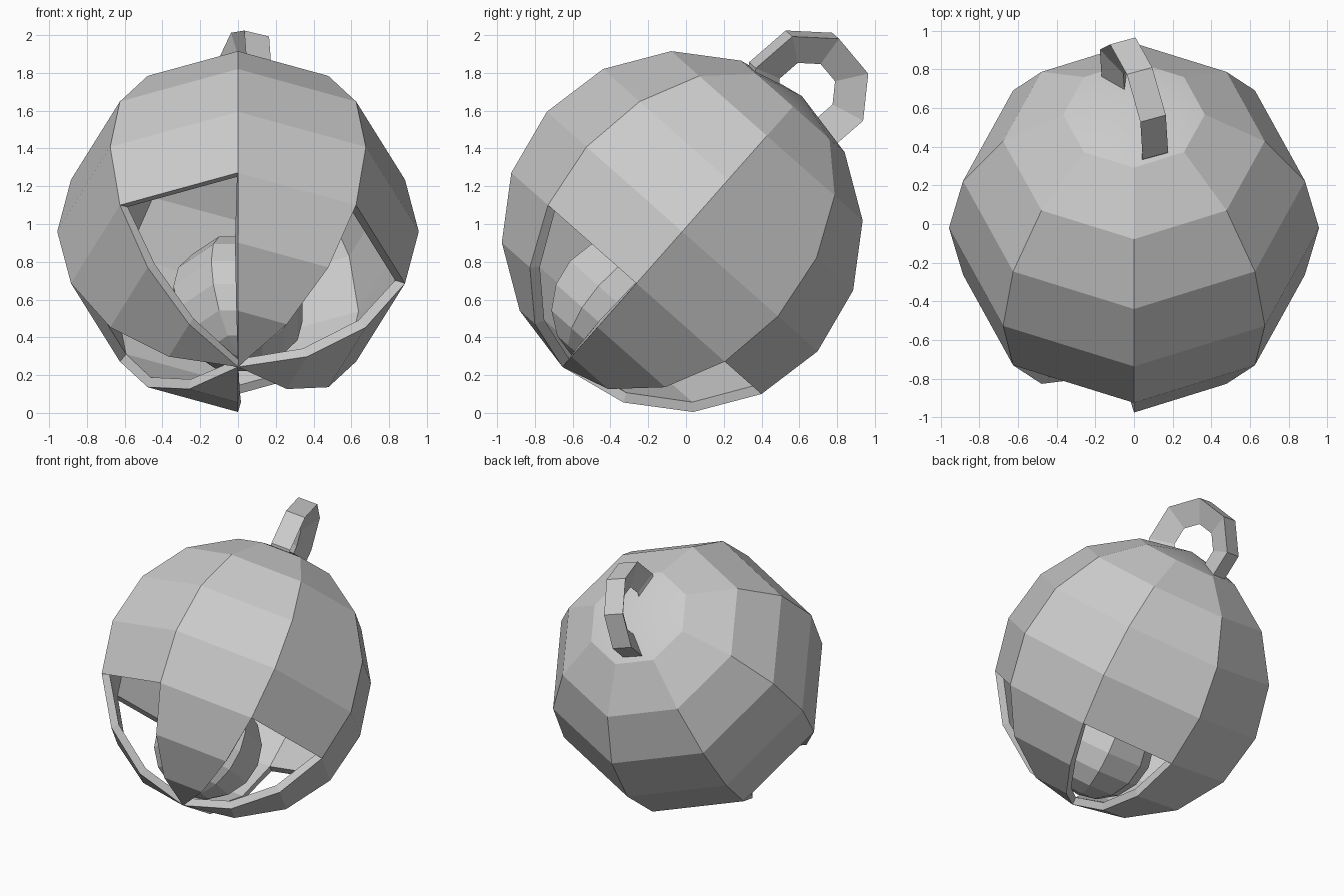
import bpy, bmesh
from math import radians, sin, cos, atan2, pi
from mathutils import Matrix, Vector

if "Cube" in bpy.data.objects:
    bpy.data.objects.remove(bpy.data.objects["Cube"])

R = 0.957
# Everything is built upright around z, then leaned backwards by this frame
FRAME = Matrix.Translation((0, -0.02, 0.96)) @ Matrix.Rotation(radians(-41.5), 4, 'X')


def finish(bm, name):
    bm.transform(FRAME)
    bmesh.ops.recalc_face_normals(bm, faces=bm.faces)
    me = bpy.data.meshes.new(name)
    bm.to_mesh(me)
    bm.free()
    ob = bpy.data.objects.new(name, me)
    bpy.context.collection.objects.link(ob)
    return ob


# Hollow bell shell: eight-sided sphere with every second lower panel cut open
bm = bmesh.new()
bmesh.ops.create_uvsphere(bm, u_segments=8, v_segments=8, radius=R)
slots = []
for f in bm.faces:
    c = f.calc_center_median()
    octant = int((atan2(c.y, c.x) % (2 * pi)) / (pi / 4))
    if c.z < -0.38 * R and octant % 2 == 1:
        slots.append(f)
    f.smooth = c.z > 0.92 * R          # soft crown under the loop
bmesh.ops.delete(bm, geom=slots, context='FACES')
shell = finish(bm, "bell_shell")
mod = shell.modifiers.new("wall", 'SOLIDIFY')
mod.thickness = 0.055
mod.offset = -1

# Loose ball inside, resting near the slotted end
bm = bmesh.new()
bmesh.ops.create_uvsphere(bm, u_segments=8, v_segments=8, radius=0.37)
bm.transform(Matrix.Translation((0, 0, -0.51)) @ Matrix.Rotation(pi / 8, 4, 'Z'))
finish(bm, "inner_ball")

# Hanging loop: eight-sided ring with a triangular section, slightly twisted
bm = bmesh.new()
section = [(0.335, -0.07), (0.335, 0.07), (0.165, 0)]
twist = radians(20)
d = Vector((sin(twist), -cos(twist), 0))
n = Vector((cos(twist), sin(twist), 0))
up = Vector((0, 0, 1))
rings = []
for i in range(8):
    a = radians(14.5 + 45 * i)
    radial = up * cos(a) + d * sin(a)
    rings.append([bm.verts.new(up * 0.99 + radial * r + n * w) for r, w in section])
for i in range(8):
    p, q = rings[i], rings[(i + 1) % 8]
    for j in range(3):
        k = (j + 1) % 3
        bm.faces.new((p[j], p[k], q[k], q[j]))
finish(bm, "hanging_loop")
